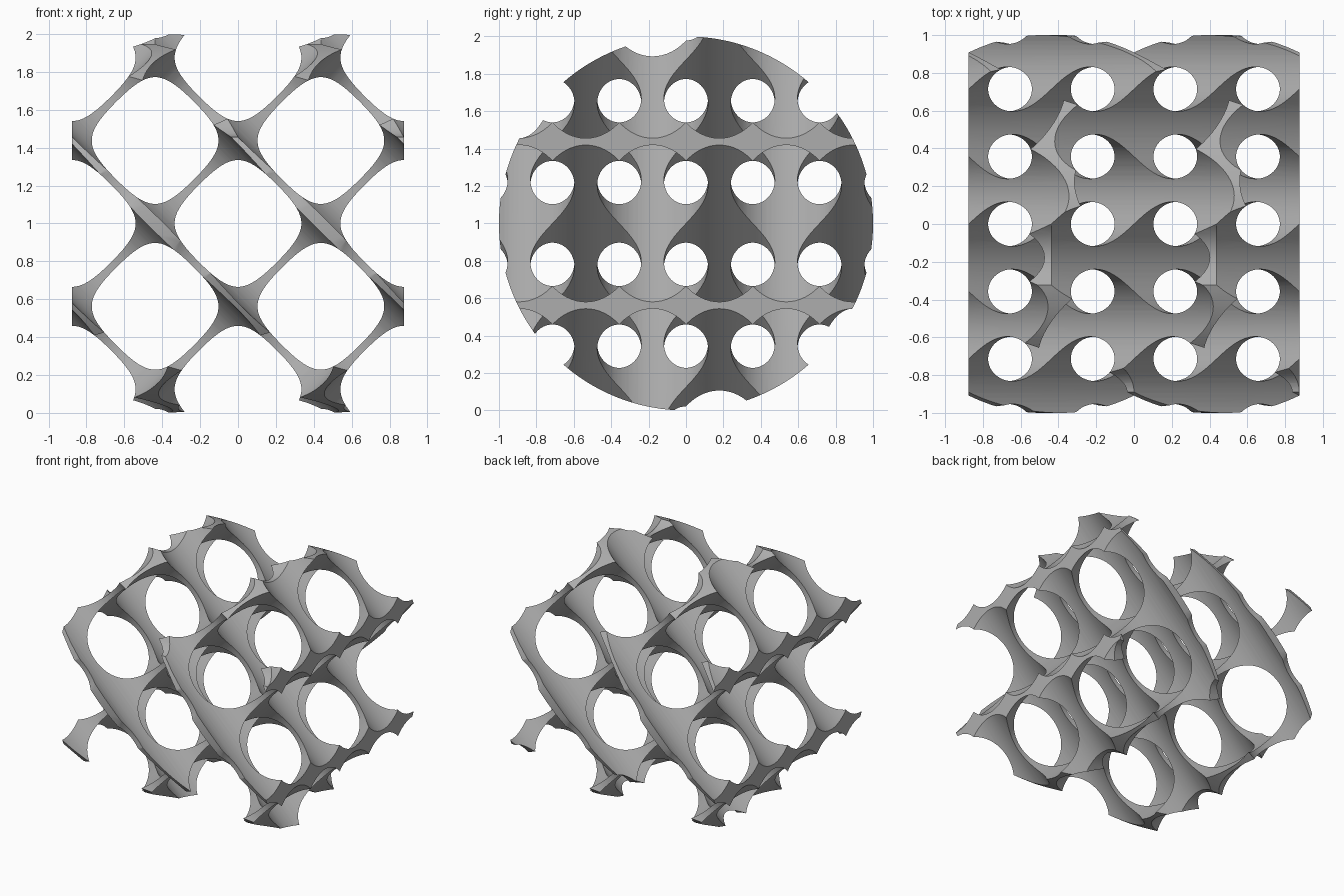
import bpy
import math
from mathutils import Matrix, Vector

old = bpy.data.objects.get("Cube")
if old:
    bpy.data.objects.remove(old, do_unlink=True)

CELL = 0.875               # distance between nodes along x and z
ROW = CELL / math.sqrt(2)  # spacing of parallel bores
LAYER = 0.714              # repeat of the layers along y
BORE = 0.2965              # bore radius


def cylinder(name, sides, radius, length, axis, location, scale_y=1.0, scale_z=1.0):
    """Cylinder along an axis, optionally flattened in world y and z."""
    bpy.ops.mesh.primitive_cylinder_add(vertices=sides, radius=radius, depth=length)
    obj = bpy.context.object
    obj.name = name
    turn = Vector((0, 0, 1)).rotation_difference(Vector(axis)).to_matrix().to_4x4()
    squash = Matrix.Diagonal((1, scale_y, scale_z, 1))
    obj.data.transform(Matrix.Translation(location) @ squash @ turn)
    return obj


def join(parts, name):
    bpy.ops.object.select_all(action='DESELECT')
    for p in parts:
        p.select_set(True)
    bpy.context.view_layer.objects.active = parts[0]
    bpy.ops.object.join()
    parts[0].name = name
    return parts[0]


def carve(body, cutter):
    cutter.hide_render = True
    mod = body.modifiers.new("carve", 'BOOLEAN')
    mod.operation = 'DIFFERENCE'
    mod.solver = 'EXACT'
    mod.object = cutter
    bpy.context.view_layer.objects.active = body
    bpy.ops.object.modifier_apply(modifier=mod.name)
    bpy.data.objects.remove(cutter, do_unlink=True)


# Round body lying along x
lattice = cylinder("lattice_body", 192, 1.0, 2 * CELL, (1, 0, 0), (0, 0, 1))

# Two crossing families of diagonal bores in alternating layers
for side in (1, -1):
    bores = []
    for row in range(-2, 3):
        for layer in range(-2, 2):
            off = row * ROW / math.sqrt(2)
            y = side * (LAYER / 4 + layer * LAYER)
            bores.append(cylinder("bore", 72, BORE, 5, (side, 0, 1),
                                  (-side * off, y, 1 + off)))
    carve(lattice, join(bores, "diagonal_bores"))

# Scallops that trim the loose strip ends at the top and bottom
trims = []
for side in (1, -1):
    for y, z, width in ((-LAYER / 4, 1.5 * CELL, BORE), (-LAYER * 1.25, CELL, 0.2)):
        trims.append(cylinder("trim", 72, 1, 3, (1, 0, 0), (0, side * y, 1 + side * z),
                              width, BORE * math.sqrt(2)))
carve(lattice, join(trims, "end_trims"))

# Plain grey finish
grey = bpy.data.materials.new("plain_grey")
grey.use_nodes = True
colour = (0.42, 0.42, 0.42, 1)
grey.diffuse_color = colour
grey.node_tree.nodes["Principled BSDF"].inputs["Base Color"].default_value = colour
lattice.data.materials.clear()
lattice.data.materials.append(grey)
for face in lattice.data.polygons:
    face.material_index = 0

bpy.ops.object.select_all(action='DESELECT')
lattice.select_set(True)
bpy.context.view_layer.objects.active = lattice
bpy.ops.object.shade_smooth_by_angle(angle=math.radians(30))
